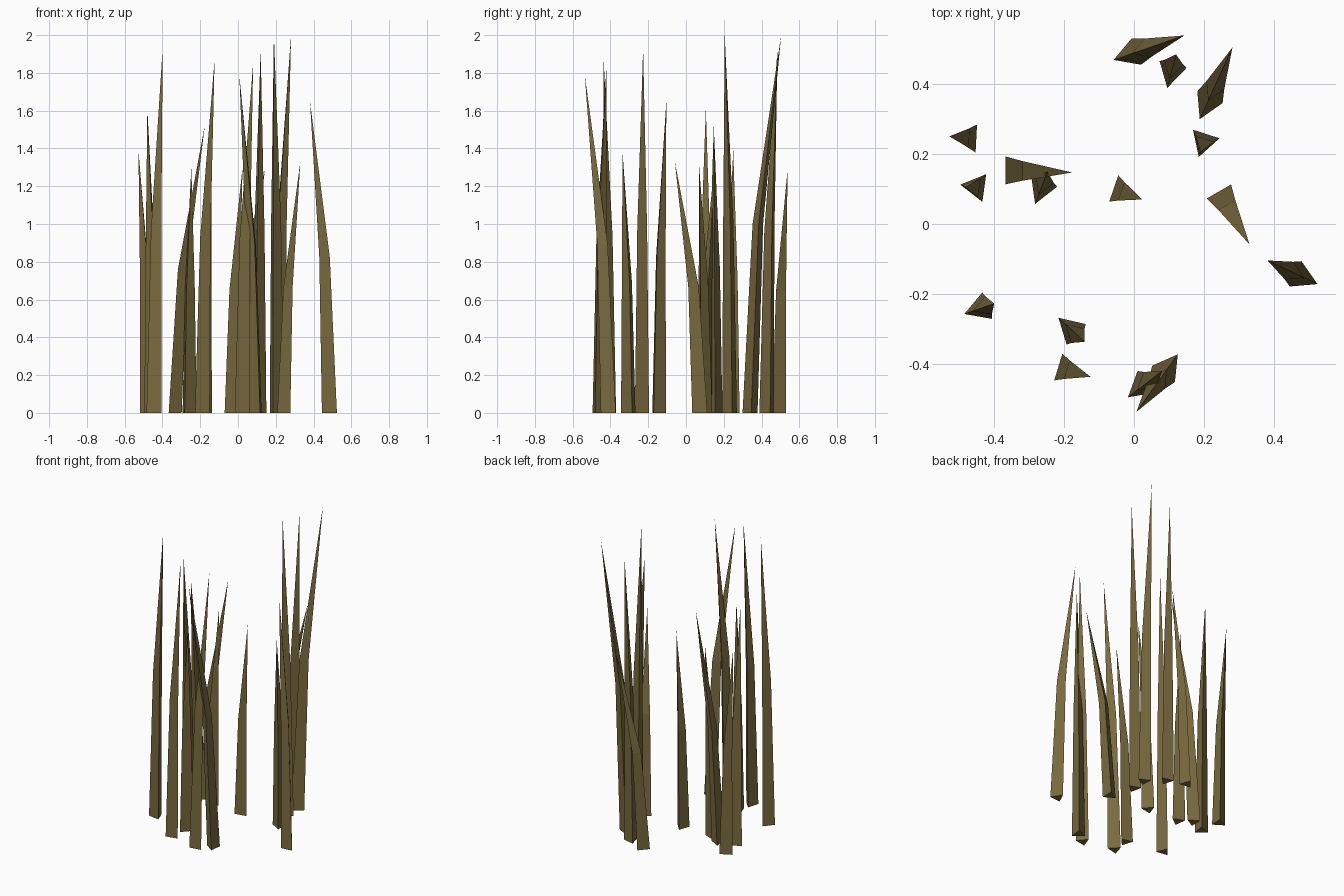
import bpy
import bmesh
import math
from mathutils import Vector

cube = bpy.data.objects.get("Cube")
if cube:
    bpy.data.objects.remove(cube, do_unlink=True)

BASE_RADIUS = 0.046
MID_TAPER = 0.7


def make_material(name, colour):
    material = bpy.data.materials.new(name)
    material.use_nodes = True
    material.diffuse_color = colour
    shader = material.node_tree.nodes["Principled BSDF"]
    shader.inputs["Base Color"].default_value = colour
    shader.inputs["Roughness"].default_value = 0.9
    return material


def triangle_ring(bm, centre, radius, turn):
    """Three corners of a level triangle around a centre point."""
    ring = []
    for corner in range(3):
        angle = math.radians(turn) + corner * math.tau / 3
        offset = Vector((math.cos(angle), math.sin(angle), 0)) * radius
        ring.append(bm.verts.new(centre + offset))
    return ring


def make_blade(name, root, turn, tip, material):
    """A three-sided blade that curves from its root to a sharp tip."""
    foot = Vector((root[0], root[1], 0))
    top = Vector(tip)
    lean = top - foot
    # Half way up, the curve has covered a quarter of its sideways lean
    middle = foot + Vector((lean.x / 4, lean.y / 4, lean.z / 2))

    bm = bmesh.new()
    lower = triangle_ring(bm, foot, BASE_RADIUS, turn)
    upper = triangle_ring(bm, middle, BASE_RADIUS * MID_TAPER, turn)
    point = bm.verts.new(top)
    bm.faces.new(reversed(lower))
    for side in range(3):
        after = (side + 1) % 3
        bm.faces.new((lower[side], lower[after], upper[after], upper[side]))
        bm.faces.new((upper[side], upper[after], point))
    bmesh.ops.recalc_face_normals(bm, faces=bm.faces)

    mesh = bpy.data.meshes.new(name)
    bm.to_mesh(mesh)
    bm.free()
    mesh.materials.append(material)
    blade = bpy.data.objects.new(name, mesh)
    bpy.context.collection.objects.link(blade)
    return blade


dry_grass = make_material("dry olive grass", (0.19, 0.142, 0.048, 1))

# Each blade: root position, turn of its triangle in degrees, tip position
blades = [
    # back clump
    ((-.015, .484), 80, (.144, .538, 1.29)),
    ((.106, .433), 256, (.12, .484, 1.92)),
    ((.207, .341), 5, (.281, .504, 2)),
    ((.199, .235), 12, (.19, .205, 2)),
    # left side
    ((.254, .073), 180, (.33, -.059, 1.33)),
    ((.482, -.152), 95, (.381, -.104, 1.65)),
    # front clump
    ((.098, -.409), 174, (.007, -.536, 1.79)),
    ((.018, -.465), -20, (.08, -.42, 1.85)),
    ((-.194, -.415), -17, (-.124, -.436, 1.87)),
    ((-.182, -.299), 137, (-.141, -.336, 1.38)),
    # right side
    ((-.441, -.241), 80, (-.399, -.227, 1.93)),
    ((-.45, .106), 172, (-.48, .105, 1.61)),
    ((-.473, .245), 177, (-.527, .25, 1.39)),
    ((-.344, .153), 0, (-.176, .147, 1.52)),
    # centre
    ((-.265, .1), 8, (-.247, .15, 1.3)),
    ((-.036, .094), 101, (.024, .07, 1.3)),
]
for index, (root, turn, tip) in enumerate(blades, start=1):
    make_blade(f"grass_blade_{index}", root, turn, tip, dry_grass)
